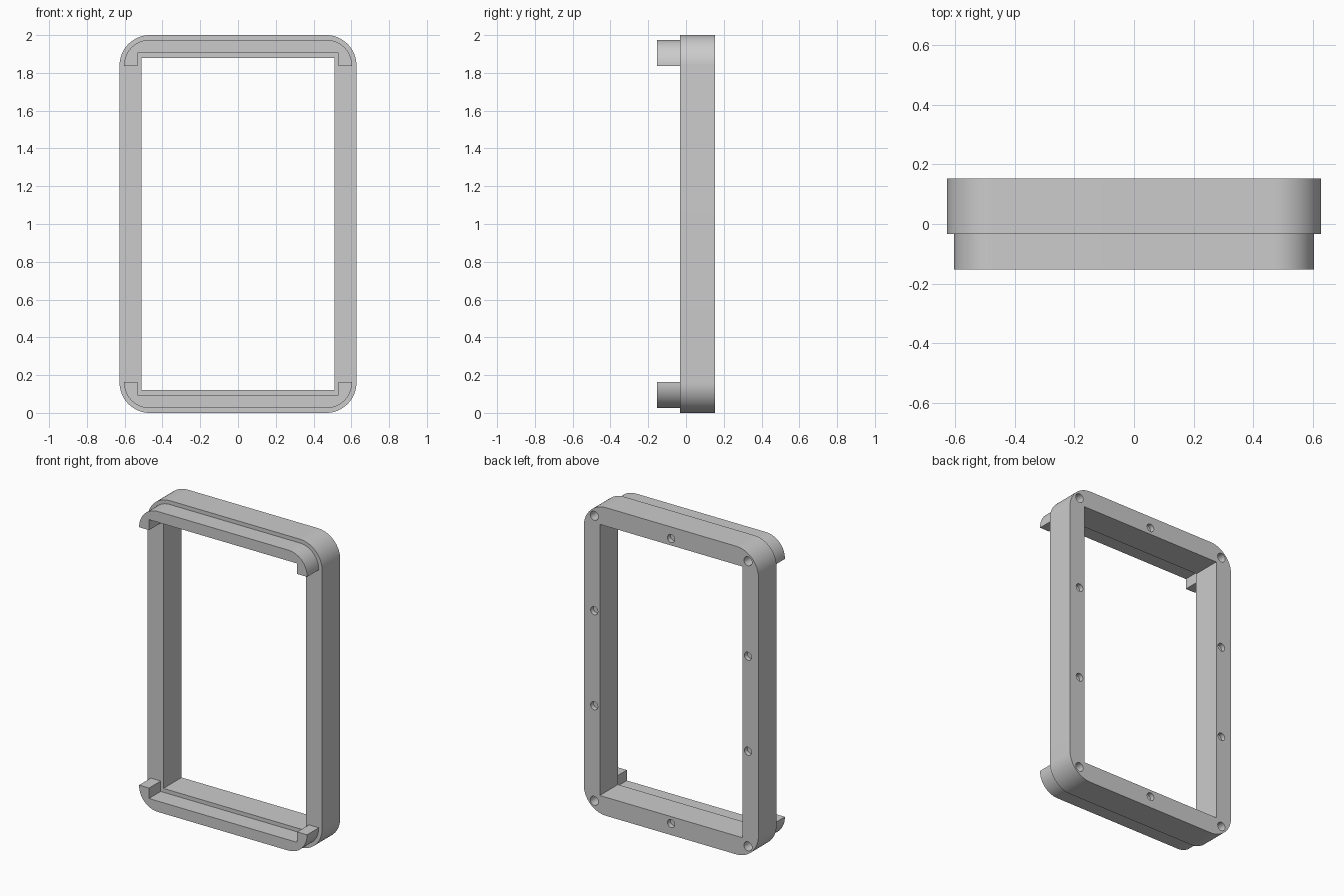
import bpy, bmesh
from math import cos, sin, pi

if "Cube" in bpy.data.objects:
    bpy.data.objects.remove(bpy.data.objects["Cube"], do_unlink=True)

FRONT, SEAM, BACK = -0.153, -0.033, 0.153
HALF_W, HEIGHT, RADIUS = 0.627, 2.0, 0.16

grey = bpy.data.materials.new("light_grey")
grey.use_nodes = True
colour = (0.6, 0.6, 0.6, 1)
grey.diffuse_color = colour
grey.node_tree.nodes["Principled BSDF"].inputs["Base Color"].default_value = colour


def arc(cx, cz, r, start, sweep=pi / 2, steps=16):
    return [(cx + r * cos(start + sweep * i / steps),
             cz + r * sin(start + sweep * i / steps)) for i in range(steps + 1)]


def add_prism(bm, outline, y0, y1):
    """Extrude an (x, z) outline along y as a closed solid."""
    face = bm.faces.new([bm.verts.new((x, y0, z)) for x, z in outline])
    moved = bmesh.ops.extrude_face_region(bm, geom=[face], use_keep_orig=True)["geom"]
    for v in moved:
        if isinstance(v, bmesh.types.BMVert):
            v.co.y = y1


def make_object(name, bm):
    bmesh.ops.recalc_face_normals(bm, faces=bm.faces)
    mesh = bpy.data.meshes.new(name)
    bm.to_mesh(mesh)
    bm.free()
    mesh.materials.append(grey)
    obj = bpy.data.objects.new(name, mesh)
    bpy.context.collection.objects.link(obj)
    return obj


# Rounded outer body of the frame
left, top = HALF_W - RADIUS, HEIGHT - RADIUS
outline = (arc(left, top, RADIUS, 0) + arc(-left, top, RADIUS, pi / 2)
           + arc(-left, RADIUS, RADIUS, pi) + arc(left, RADIUS, RADIUS, 1.5 * pi))
bm = bmesh.new()
add_prism(bm, outline, SEAM, BACK)
frame = make_object("frame", bm)

# Cutter: square opening plus the blind screw holes in the back
bm = bmesh.new()
w, b = 0.512, 0.12
add_prism(bm, [(-w, b), (w, b), (w, HEIGHT - b), (-w, HEIGHT - b)], -0.5, 0.5)
inset = 0.075
hx, low, high = HALF_W - inset, inset, HEIGHT - inset
holes = [(0, low, 0.03), (0, high, 0.03)]
for x in (-hx, hx):
    for i in range(4):
        depth = 0.12 if i in (0, 3) else 0.03
        holes.append((x, low + (high - low) * i / 3, depth))
for x, z, depth in holes:
    r = 0.029 if depth > 0.1 else 0.026
    add_prism(bm, arc(x, z, r, 0, 2 * pi, 24)[:-1], BACK - depth, BACK + 0.05)
cutter = make_object("cutter", bm)
cutter.hide_render = True

cut = frame.modifiers.new("opening_and_holes", "BOOLEAN")
cut.operation, cut.solver, cut.object = "DIFFERENCE", "EXACT", cutter
deps = bpy.context.evaluated_depsgraph_get()
result = bpy.data.meshes.new_from_object(frame.evaluated_get(deps))
frame.modifiers.clear()
frame.data = result
bpy.data.objects.remove(cutter, do_unlink=True)

# Raised lips on the front, each with a short return at both ends
lip_w, lip_z, lip_r = 0.603, 0.025, 0.135
end_z, inner_x, inner_z = 0.163, 0.532, 0.095
c = lip_w - lip_r
lip = (arc(-c, lip_z + lip_r, lip_r, pi) + arc(c, lip_z + lip_r, lip_r, 1.5 * pi)
       + [(lip_w, end_z), (inner_x, end_z), (inner_x, inner_z),
          (-inner_x, inner_z), (-inner_x, end_z), (-lip_w, end_z)])
parts = [frame]
for name, flip in (("bottom_lip", False), ("top_lip", True)):
    bm = bmesh.new()
    add_prism(bm, [(x, HEIGHT - z if flip else z) for x, z in lip], FRONT, SEAM)
    parts.append(make_object(name, bm))

# Smooth rounded corners, keep hard edges
bpy.ops.object.select_all(action="DESELECT")
for obj in parts:
    obj.select_set(True)
bpy.context.view_layer.objects.active = frame
bpy.ops.object.shade_smooth_by_angle()
